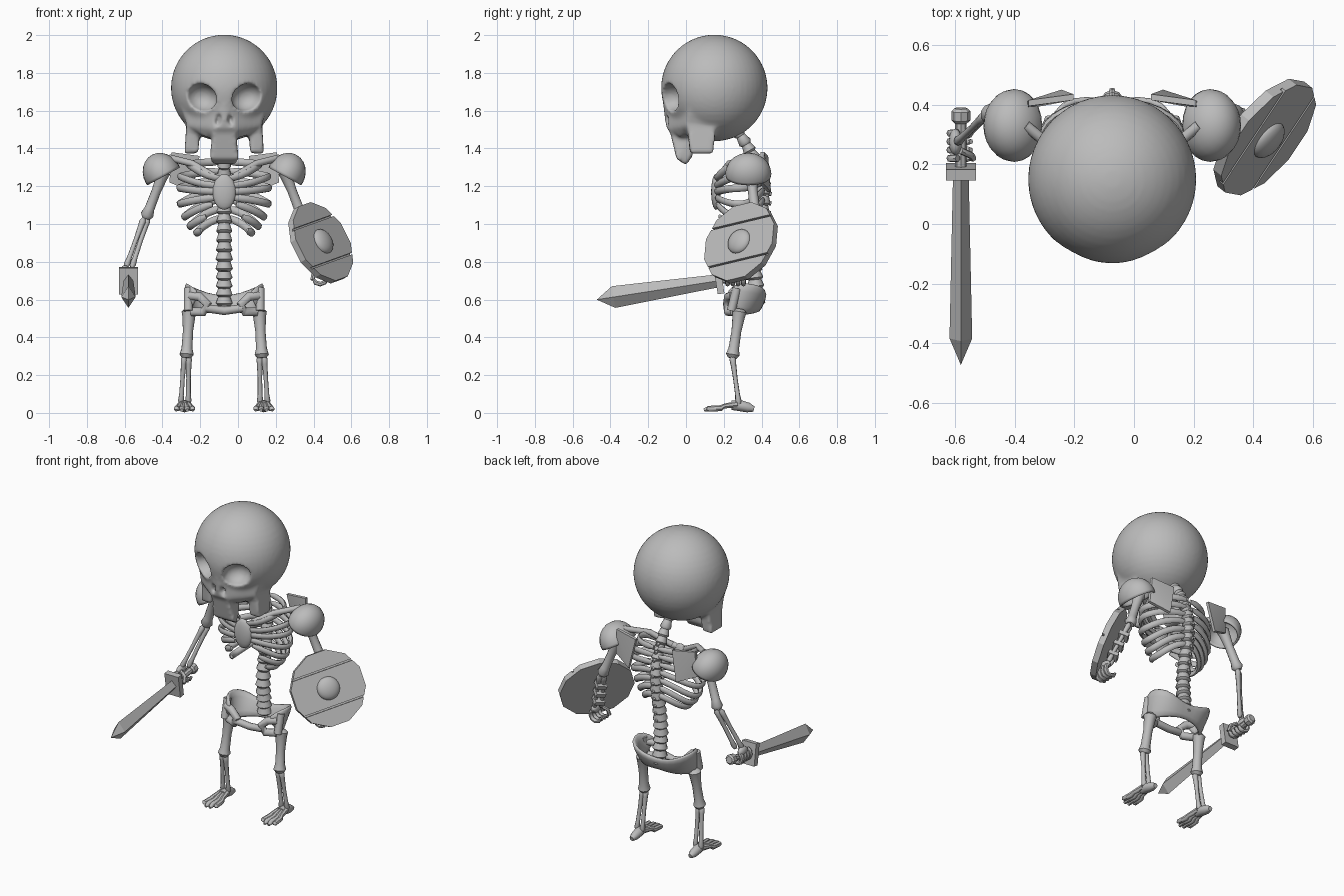
import bpy, bmesh, math
from mathutils import Vector, Matrix

if "Cube" in bpy.data.objects:
    bpy.data.objects.remove(bpy.data.objects["Cube"])

CX = -0.073          # body's mirror plane
gray = bpy.data.materials.new("bone_gray")
gray.diffuse_color = (0.5, 0.5, 0.5, 1)
gray.use_nodes = True
gray.node_tree.nodes["Principled BSDF"].inputs["Base Color"].default_value = gray.diffuse_color
SIDES = ((-1, "right"), (1, "left"))


def P(s, x, y, z):
    return Vector((CX + s * x, y, z))


def finish(name, bm, smooth=50):
    bmesh.ops.recalc_face_normals(bm, faces=bm.faces)
    me = bpy.data.meshes.new(name)
    bm.to_mesh(me)
    bm.free()
    me.materials.append(gray)
    ob = bpy.data.objects.new(name, me)
    bpy.context.collection.objects.link(ob)
    if smooth:
        bpy.ops.object.select_all(action='DESELECT')
        ob.select_set(True)
        bpy.context.view_layer.objects.active = ob
        bpy.ops.object.shade_smooth_by_angle(angle=math.radians(smooth))
    return ob


def tube(bm, pts, radii, n=10, flat=1.0):
    """Sweep a round or flattened section along points."""
    pts = [Vector(p) for p in pts]
    u = Vector((0, 0, 1))
    rings = []
    for i, p in enumerate(pts):
        t = (pts[min(i + 1, len(pts) - 1)] - pts[max(i - 1, 0)]).normalized()
        u = u - t * u.dot(t)
        if u.length < 0.05:
            u = Vector((1, 0, 0)) - t * t.x
        u.normalize()
        v = t.cross(u)
        r = radii[i] if isinstance(radii, (list, tuple)) else radii
        rings.append([bm.verts.new(p + r * (u * math.cos(a) + v * flat * math.sin(a)))
                      for a in (2 * math.pi * k / n for k in range(n))])
    for a, b in zip(rings, rings[1:]):
        for k in range(n):
            bm.faces.new((a[k], a[(k + 1) % n], b[(k + 1) % n], b[k]))
    bm.faces.new(rings[0])
    bm.faces.new(rings[-1])


def bone(bm, a, b, r, n=10):
    ts = (0, .06, .16, .45, .8, .93, 1)
    rs = (.65, 1.1, .95, .75, .8, 1.05, .65)
    tube(bm, [a.lerp(b, t) for t in ts], [r * k for k in rs], n)


def ball(bm, c, r, rot=Matrix(), seg=20):
    m = Matrix.Translation(c) @ rot @ Matrix.Diagonal((*r, 1))
    return bmesh.ops.create_uvsphere(bm, u_segments=seg, v_segments=seg // 2, radius=1, matrix=m)["verts"]


def hull(bm, pts):
    vs = [bm.verts.new(p) for p in pts]
    bmesh.ops.convex_hull(bm, input=vs)
    bmesh.ops.delete(bm, geom=[v for v in vs if v.is_valid and not v.link_faces], context='VERTS')


def box(bm, m, size):
    bmesh.ops.create_cube(bm, size=1, matrix=m @ Matrix.Diagonal((*size, 1)))


# skull: cranium, wedge face, upper jaw and cheeks fused together
bm = bmesh.new()
ball(bm, P(1, 0, .15, 1.72), (.282, .282, .282), seg=48)
half = [(0, -.127, 1.68), (0, -.112, 1.55), (.23, .02, 1.62), (.195, 0, 1.52), (.195, .12, 1.5),
        (.05, -.098, 1.5), (.1, -.03, 1.46), (0, .12, 1.47)]
hull(bm, [P(s, *p) for p in half for s in ((-1, 1) if p[0] else (1,))])
jaw = [(.055, -.092, 1.52), (.07, -.055, 1.4), (.078, -.05, 1.345), (.062, 0, 1.312),
       (.06, .035, 1.36), (.06, .045, 1.5)]
hull(bm, [P(s, *p) for p in jaw for s in (-1, 1)])
cheek = [(.128, .005, 1.53), (.2, .005, 1.53), (.138, .02, 1.375), (.21, .025, 1.37),
         (.138, .14, 1.38), (.21, .145, 1.37), (.125, .15, 1.53), (.2, .16, 1.54)]
for s, _ in SIDES:
    hull(bm, [P(s, *p) for p in cheek])
skull = finish("skull", bm)

# eye and nose hollows
bm = bmesh.new()
for s, _ in SIDES:
    ball(bm, P(s, .12, -.085, 1.67), (.084, .085, .072), Matrix.Rotation(s * -.25, 4, 'Y'), 32)
    ball(bm, P(s, .034, -.12, 1.548), (.017, .05, .04), Matrix.Rotation(s * -.25, 4, 'Y'))
cutter = finish("hollow_cutter", bm)
cutter.hide_render = True
cutter.hide_set(True)


def remesh():
    m = skull.modifiers.new("fuse", 'REMESH')
    m.mode, m.voxel_size, m.use_smooth_shade = 'VOXEL', .01, True


remesh()
m = skull.modifiers.new("hollows", 'BOOLEAN')
m.operation, m.object, m.solver = 'DIFFERENCE', cutter, 'EXACT'
remesh()
m = skull.modifiers.new("soften", 'SMOOTH')
m.factor, m.iterations = .5, 6

# spine: barrel vertebrae with short rear spurs along a curve
path = [Vector((CX, y, z)) for y, z in ((.26, 1.51), (.32, 1.42), (.365, 1.34), (.40, 1.25), (.41, 1.15),
        (.40, 1.05), (.38, .95), (.365, .85), (.36, .75), (.37, .66), (.375, .57))]
bm = bmesh.new()
joints = [p.lerp(q, t) for p, q in zip(path, path[1:]) for t in (0, .5)] + [path[-1]]
for i, (a, b) in enumerate(zip(joints, joints[1:])):
    r = .034 + .012 * min(1, i / 14)
    tube(bm, [a.lerp(b, t) for t in (-.02, .2, .75, 1.02)], [r * .72, r * .8, r, r * .7], 10)
    if 2 < i < 14:
        c = a.lerp(b, .6)
        tube(bm, [c, c + Vector((0, .045, -.012))], [.018, .01], 6)
finish("spine", bm)

# ribs: back height, side height, front height, half width, sweep angle
ribs = [(1.33, 1.315, 1.24, .19, 3.1), (1.28, 1.25, 1.20, .235, 3.1), (1.23, 1.19, 1.17, .24, 3.1),
        (1.18, 1.105, 1.14, .238, 3.0), (1.13, 1.035, 1.11, .215, 2.85), (1.08, .985, 1.06, .185, 2.6),
        (1.03, .95, 1.0, .15, 2.2)]
for s, side in SIDES:
    bm = bmesh.new()
    for zb, zs, zf, w, sweep in ribs:
        pts = []
        for k in range(15):
            a = .08 + (sweep - .08) * k / 14
            c = math.cos(a)
            z = zs + ((zb if c > 0 else zf) - zs) * c * c
            pts.append(P(s, w * math.sin(a), .285 + .125 * c, z))
        tube(bm, pts, [.012] + [.02] * 13 + [.012], 8, .65)
    finish(side + "_ribs", bm)
bm = bmesh.new()
ball(bm, P(1, 0, .158, 1.17), (.062, .025, .095))
finish("breastbone", bm)

# pelvis: flared band around the back and sides
cols = [(0, .41, .62, 0, .38, .54), (.09, .425, .635, .07, .375, .53), (.17, .415, .67, .13, .345, .52),
        (.212, .34, .69, .17, .30, .515), (.195, .265, .69, .19, .26, .53), (.135, .22, .645, .15, .225, .60)]
bm = bmesh.new()
grid = []
for s, c in [(-1, c) for c in cols[:0:-1]] + [(1, c) for c in cols]:
    top, low = P(s, *c[:3]), P(s, *c[3:])
    grid.append([bm.verts.new(top.lerp(low, t)) for t in (0, .5, 1)])
for a, b in zip(grid, grid[1:]):
    for k in (0, 1):
        bm.faces.new((a[k], a[k + 1], b[k + 1], b[k]))
pelvis = finish("pelvis", bm)
m = pelvis.modifiers.new("thickness", 'SOLIDIFY')
m.thickness, m.offset = .03, 0
m = pelvis.modifiers.new("rounding", 'SUBSURF')
m.levels = m.render_levels = 1
bm = bmesh.new()
for s, _ in SIDES:
    loop = [(.18, .25, .62), (.13, .225, .615), (.088, .22, .575), (.11, .225, .535), (.17, .255, .535)]
    tube(bm, [P(s, *p) for p in loop], .024)
    tube(bm, [P(s, .19, .24, .54), P(s, .19, .27, .66)], .024)
tube(bm, [P(-1, .1, .22, .555), P(1, 0, .23, .54), P(1, .1, .22, .555)], .022)
finish("pubic_bones", bm)

for s, side in SIDES:
    # shoulder blade and collar bone
    bm = bmesh.new()
    plate = [(.13, .415, 1.36), (.28, .395, 1.38), (.29, .385, 1.22), (.17, .43, 1.17)]
    hull(bm, [P(s, x, y + d, z) for x, y, z in plate for d in (0, .02)])
    finish(side + "_shoulder_blade", bm, 30)
    bm = bmesh.new()
    tube(bm, [P(s, .05, .175, 1.25), P(s, .17, .23, 1.32), P(s, .29, .33, 1.35)], .018)
    finish(side + "_collar_bone", bm)

    # shoulder guard: tilted half dome
    bm = bmesh.new()
    vs = ball(bm, (0, 0, 0), (.1, .122, .115), seg=24)
    bmesh.ops.bisect_plane(bm, geom=bm.verts[:] + bm.edges[:] + bm.faces[:], plane_co=(0, 0, -.015),
                           plane_no=(0, 0, -1), clear_outer=True)
    bmesh.ops.transform(bm, verts=bm.verts, matrix=Matrix.Translation(P(s, .328, .33, 1.265)) @ Matrix.Rotation(s * .5, 4, 'Y'))
    pad = finish(side + "_shoulder_guard", bm)
    m = pad.modifiers.new("thickness", 'SOLIDIFY')
    m.thickness = .012

    # arm: one upper bone, two thin forearm bones
    shoulder, elbow, wrist = P(s, .315, .34, 1.29), P(s, .415, .37, 1.03), P(s, .505, .285, .77)
    bm = bmesh.new()
    bone(bm, shoulder, elbow, .034)
    finish(side + "_upper_arm", bm)
    bm = bmesh.new()
    for d in (-1, 1):
        off = Vector((.016 * d, .012 * d, 0))
        bone(bm, elbow + off * .7, wrist + off, .016, 8)
    finish(side + "_forearm", bm)

    # hand: palm and curled fingers
    bm = bmesh.new()
    hand = P(s, .507, .265, .718)
    ball(bm, hand + Vector((s * .018, .01, .035)), (.022, .045, .03), seg=12)
    for k in range(4):
        c = hand + Vector((0, -.045 + .028 * k, 0))
        tube(bm, [c + .036 * Vector((s * math.sin(a), 0, math.cos(a)))
                  for a in (.3, 1.0, 1.7, 2.4, 3.1, 3.8, 4.4)], [.013] * 6 + [.008], 7)
    tube(bm, [hand + Vector(p) for p in ((0, -.02, .04), (-s * .035, -.035, .02), (-s * .04, -.045, -.015))], .012, 7)
    finish(side + "_hand", bm)

    # leg: thigh, two shin bones, foot with four toes
    hip, knee, ankle = P(s, .185, .285, .55), P(s, .2, .245, .29), P(s, .21, .28, .045)
    bm = bmesh.new()
    bone(bm, hip, knee, .036)
    finish(side + "_thigh", bm)
    bm = bmesh.new()
    for d in (-1, 1):
        bone(bm, knee + Vector((.012 * d, 0, .01)), ankle + Vector((.02 * d, 0, 0)), .016, 8)
    finish(side + "_shin", bm)
    bm = bmesh.new()
    tube(bm, [P(s, .21, y, z) for y, z in ((.24, .04), (.28, .04), (.33, .028), (.36, .02))],
         [.024, .03, .026, .014])
    for k in range(4):
        d = (k - 1.5) / 1.5
        pts = [(.21 + .018 * d, .27, .045), (.21 + .032 * d, .20, .035), (.21 + .036 * d, .185, .024),
               (.21 + .042 * d, .12, .022), (.21 + .043 * d, .085 + .03 * abs(d), .014)]
        tube(bm, [P(s, *p) for p in pts], [.018, .013, .017, .015, .009], 7)
    finish(side + "_foot", bm)

# sword: frame with local +y along the blade from the cross guard
aim = Vector((0, -.645, -.1)).normalized()
S = Matrix.Translation((-.58, .175, .70)) @ Matrix(((-1, 0, 0), (0, aim.y, -aim.z), (0, aim.z, aim.y))).to_4x4()
S = S @ Matrix.Diagonal((1, 1, -1, 1))
bm = bmesh.new()
rings = [[bm.verts.new(S @ Vector((w * a, y, h * b))) for a, b in ((1, 0), (0, 1), (-1, 0), (0, -1))]
         for y, w, h in ((0, .026, .034), (.565, .038, .058))]
tip = bm.verts.new(S @ Vector((0, .655, 0)))
for k in range(4):
    j = (k + 1) % 4
    bm.faces.new((rings[0][k], rings[0][j], rings[1][j], rings[1][k]))
    bm.faces.new((rings[1][k], rings[1][j], tip))
bm.faces.new(rings[0])
finish("sword_blade", bm, 0)
bm = bmesh.new()
box(bm, S, (.1, .036, .14))
finish("sword_guard", bm, 0)
bm = bmesh.new()
tube(bm, [S @ Vector((0, y, 0)) for y in (0, -.18)], .019, 8)
tube(bm, [S @ Vector((0, y, 0)) for y in (-.165, -.175, -.205, -.215)], [.022, .032, .032, .022], 8)
finish("sword_grip", bm, 0)

# shield: frame with x along the planks, z facing outward
nz = Vector((.70, -.56, .40)).normalized()
nx = Vector((.58, .76, .22))
nx = (nx - nz * nx.dot(nz)).normalized()
F = Matrix((nx, nz.cross(nx), nz)).transposed().to_4x4()
F.translation = Vector((.437, .292, .90))


def disc(bm, depth, z, r=.228):
    m = Matrix.Translation((0, 0, z)) @ Matrix.Rotation(math.radians(15), 4, 'Z')
    bmesh.ops.create_cone(bm, cap_ends=True, segments=12, radius1=r, radius2=r, depth=depth, matrix=m)


bm = bmesh.new()
disc(bm, .022, -.006)
bm.transform(F)
finish("shield_back", bm, 0)
for i, (lo, hi) in enumerate(((-1, -.118), (-.108, .108), (.118, 1))):
    bm = bmesh.new()
    disc(bm, .018, .011)
    for y, d in ((lo, -1), (hi, 1)):
        cut = bmesh.ops.bisect_plane(bm, geom=bm.verts[:] + bm.edges[:] + bm.faces[:], plane_co=(0, y, 0),
                                     plane_no=(0, d, 0), clear_outer=True)
        edges = [e for e in cut["geom_cut"] if isinstance(e, bmesh.types.BMEdge)]
        if edges:
            bmesh.ops.holes_fill(bm, edges=edges)
    bm.transform(F)
    finish("shield_plank_%d" % (i + 1), bm, 0)
bm = bmesh.new()
ball(bm, (0, 0, .018), (.07, .07, .035), seg=24)
bm.transform(F)
finish("shield_boss", bm)

# straps between shield back and forearm
bm = bmesh.new()
for t in (.3, .55, .8):
    c = P(1, .415, .37, 1.03).lerp(P(1, .505, .285, .77), t)
    box(bm, Matrix.Translation(c) @ F.to_3x3().to_4x4(), (.06, .028, .06))
finish("shield_straps", bm, 0)
